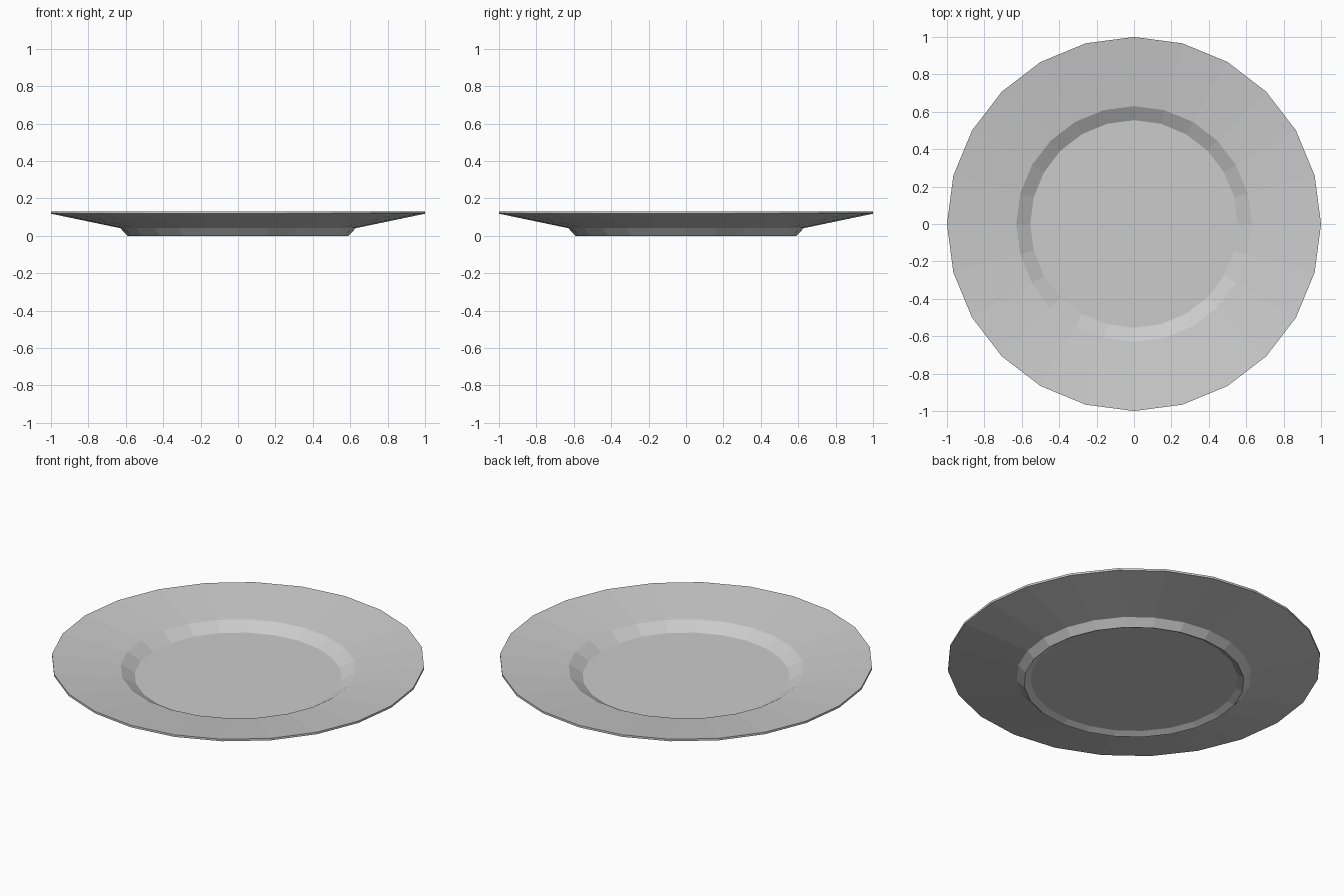
import bpy, bmesh
from math import cos, sin, tau

if "Cube" in bpy.data.objects:
    bpy.data.objects.remove(bpy.data.objects["Cube"])

SIDES = 24

# Closed plate cross-section (radius, height), from underside centre to top
profile = [
    (0.555, 0.018),  # recessed base
    (0.59, 0.0),     # foot ring
    (0.63, 0.041),   # foot shoulder
    (1.0, 0.118),    # rim lower edge
    (1.0, 0.13),     # rim upper edge
    (0.63, 0.082),   # inner lip
    (0.555, 0.038),  # well
]

bm = bmesh.new()
rings = [[bm.verts.new((r * cos(tau * i / SIDES), r * sin(tau * i / SIDES), z))
          for i in range(SIDES)] for r, z in profile]

# Bands between neighbouring rings
for a, b in zip(rings, rings[1:]):
    for i in range(SIDES):
        j = (i + 1) % SIDES
        bm.faces.new((a[i], a[j], b[j], b[i]))

# Flat base and well
bm.faces.new(rings[0][::-1])
bm.faces.new(rings[-1])
bmesh.ops.recalc_face_normals(bm, faces=bm.faces)

mesh = bpy.data.meshes.new("plate")
bm.to_mesh(mesh)
bm.free()
plate = bpy.data.objects.new("plate", mesh)
bpy.context.collection.objects.link(plate)
